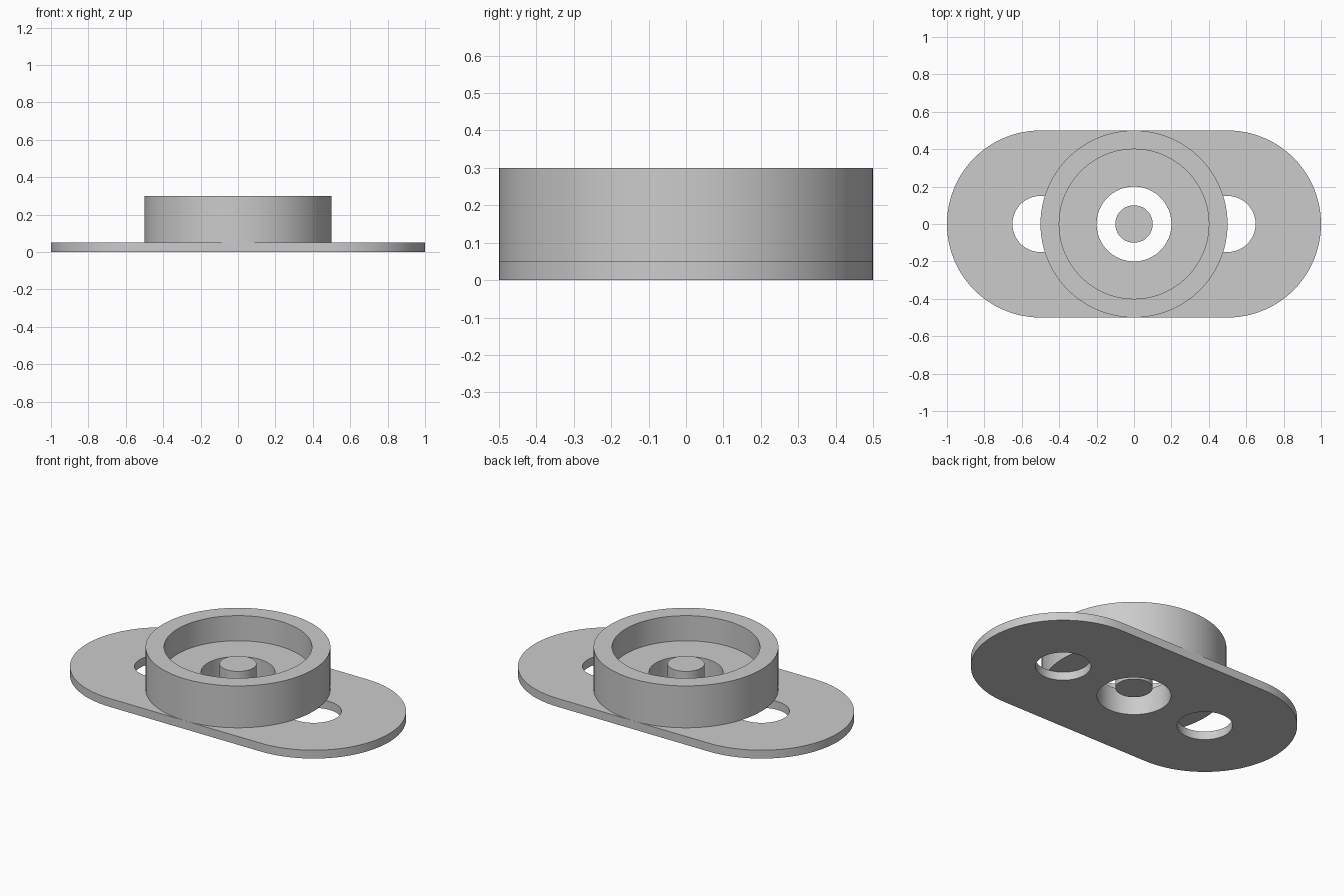
import bpy
import bmesh
from math import cos, sin, pi, radians

if "Cube" in bpy.data.objects:
    bpy.data.objects.remove(bpy.data.objects["Cube"], do_unlink=True)

SEGMENTS = 96
PLATE_TOP = 0.05

grey = bpy.data.materials.new("light grey")
grey.use_nodes = True
colour = (0.6, 0.6, 0.6, 1)
grey.diffuse_color = colour
grey.node_tree.nodes["Principled BSDF"].inputs["Base Color"].default_value = colour


def arc(cx, radius, start, sweep, count):
    return [(cx + radius * cos(start + sweep * i / count),
             radius * sin(start + sweep * i / count)) for i in range(count + 1)]


def finish(obj):
    """Give the part its colour and smooth sides with sharp rims."""
    obj.data.materials.clear()
    obj.data.materials.append(grey)
    bpy.ops.object.select_all(action='DESELECT')
    obj.select_set(True)
    bpy.context.view_layer.objects.active = obj
    bpy.ops.object.shade_smooth_by_angle(angle=radians(30))


def mesh_object(name, bm):
    bmesh.ops.recalc_face_normals(bm, faces=bm.faces)
    mesh = bpy.data.meshes.new(name)
    bm.to_mesh(mesh)
    bm.free()
    obj = bpy.data.objects.new(name, mesh)
    bpy.context.collection.objects.link(obj)
    finish(obj)
    return obj


def extruded(name, outlines, bottom, top):
    """Filled outlines (inner ones become holes) raised between two heights."""
    curve = bpy.data.curves.new(name, 'CURVE')
    curve.dimensions = '2D'
    curve.fill_mode = 'BOTH'
    curve.extrude = (top - bottom) / 2
    for points in outlines:
        spline = curve.splines.new('POLY')
        spline.points.add(len(points) - 1)
        for p, (x, y) in zip(spline.points, points):
            p.co = (x, y, 0, 1)
        spline.use_cyclic_u = True
    helper = bpy.data.objects.new(name + " outline", curve)
    bpy.context.collection.objects.link(helper)
    bpy.context.view_layer.update()
    bm = bmesh.new()
    bm.from_mesh(helper.to_mesh())
    helper.to_mesh_clear()
    bpy.data.objects.remove(helper, do_unlink=True)
    bmesh.ops.remove_doubles(bm, verts=bm.verts, dist=0.0001)
    bmesh.ops.translate(bm, verts=bm.verts, vec=(0, 0, (top + bottom) / 2))
    return mesh_object(name, bm)


def lathed(name, profile):
    """Closed (radius, height) profile turned around z."""
    bm = bmesh.new()
    verts = [bm.verts.new((r, 0, z)) for r, z in profile]
    edges = [bm.edges.new((a, b)) for a, b in zip(verts, verts[1:] + verts[:1])]
    bmesh.ops.spin(bm, geom=verts + edges, cent=(0, 0, 0), axis=(0, 0, 1),
                   angle=2 * pi, steps=SEGMENTS, use_merge=True)
    bmesh.ops.remove_doubles(bm, verts=bm.verts, dist=0.0001)
    return mesh_object(name, bm)


# Rounded base plate with a centre hole and two mounting holes
half = SEGMENTS // 2
stadium = arc(0.5, 0.5, -pi / 2, pi, half) + arc(-0.5, 0.5, pi / 2, pi, half)
holes = [arc(x, r, 0, 2 * pi, SEGMENTS)[:-1]
         for x, r in ((0, 0.2), (-0.5, 0.15), (0.5, 0.15))]
extruded("base_plate", [stadium] + holes, 0, PLATE_TOP)

# Round cup with a raised rim and an open centre
lathed("round_cup", [(0.2, PLATE_TOP), (0.5, PLATE_TOP), (0.5, 0.3),
                     (0.4, 0.3), (0.4, 0.15), (0.2, 0.15)])

# Pin standing free in the centre hole
extruded("centre_pin", [arc(0, 0.1, 0, 2 * pi, SEGMENTS)[:-1]], PLATE_TOP, 0.2)
